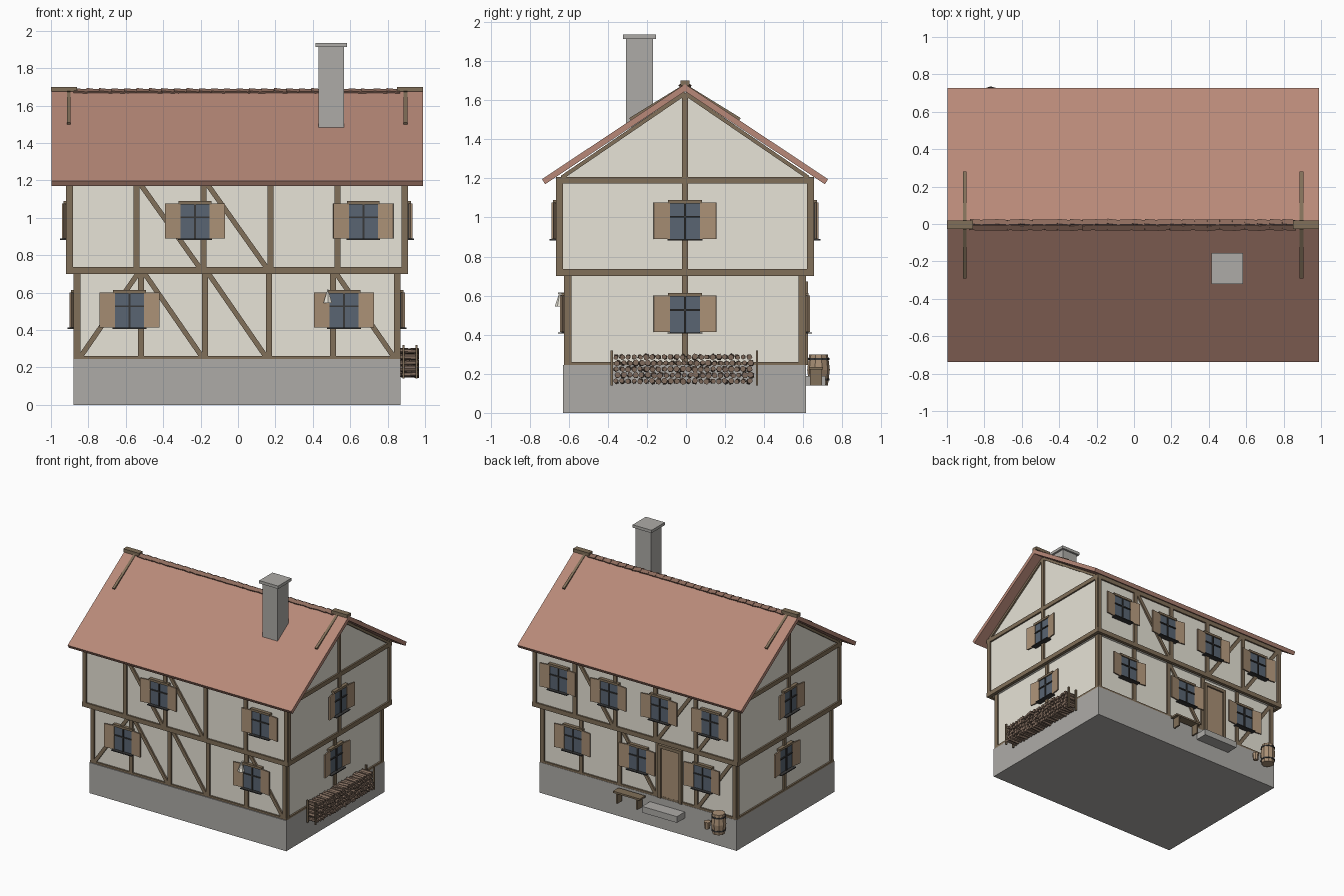
import bpy, bmesh, math, random
from mathutils import Matrix, Vector

if "Cube" in bpy.data.objects:
    bpy.data.objects.remove(bpy.data.objects["Cube"])

random.seed(4)
OX, OY = -0.005, -0.005


def material(name, rgb):
    m = bpy.data.materials.new(name)
    m.diffuse_color = (*rgb, 1)
    m.use_nodes = True
    m.node_tree.nodes["Principled BSDF"].inputs["Base Color"].default_value = m.diffuse_color
    return m


PLASTER = material("plaster", (0.80, 0.77, 0.68))
TIMBER = material("timber", (0.22, 0.16, 0.10))
SHUTTER = material("shutter_wood", (0.40, 0.28, 0.18))
GLASS = material("glass", (0.10, 0.13, 0.17))
IRON = material("dark_iron", (0.04, 0.04, 0.04))
ROOF = material("roof_tile", (0.48, 0.25, 0.19))
RIDGE = material("ridge_tile", (0.27, 0.15, 0.11))
STONE = material("stone", (0.42, 0.41, 0.39))
LOG = material("log", (0.22, 0.15, 0.11))


def finish(bm, name, mat):
    bmesh.ops.recalc_face_normals(bm, faces=bm.faces)
    me = bpy.data.meshes.new(name)
    bm.to_mesh(me)
    bm.free()
    me.materials.append(mat)
    ob = bpy.data.objects.new(name, me)
    bpy.context.collection.objects.link(ob)
    return ob


def box(bm, c, s, M=Matrix(), rot=Matrix()):
    T = M @ Matrix.Translation(c) @ rot @ Matrix.Diagonal((*s, 1))
    bmesh.ops.create_cube(bm, size=1, matrix=T)


def cyl(bm, c, r1, r2, h, n, rot=Matrix()):
    bmesh.ops.create_cone(bm, cap_ends=True, segments=n, radius1=r1, radius2=r2, depth=h,
                          matrix=Matrix.Translation(c) @ rot)


def span(bm, name, lo, hi):
    box(bm, [(a + b) / 2 for a, b in zip(lo, hi)], [b - a for a, b in zip(lo, hi)])


def block(name, lo, hi, mat):
    bm = bmesh.new()
    span(bm, name, lo, hi)
    return finish(bm, name, mat)


def prism(name, profile, x0, x1, mat):
    # extrude a (y, z) profile along x
    bm = bmesh.new()
    f = bm.faces.new([bm.verts.new((x0, y + OY, z)) for y, z in profile])
    r = bmesh.ops.extrude_face_region(bm, geom=[f])
    bmesh.ops.translate(bm, vec=(x1 - x0, 0, 0),
                        verts=[v for v in r["geom"] if isinstance(v, bmesh.types.BMVert)])
    return finish(bm, name, mat)


def wall(u, n, dist):
    # local frame of a wall: u along it, v up, n outward
    u, n = Vector(u), Vector(n)
    M = Matrix((u, Vector((0, 0, 1)), n)).transposed().to_4x4()
    return Matrix.Translation(n * dist + Vector((OX, OY, 0))) @ M


SIDES = {"front": ((1, 0, 0), (0, -1, 0)), "back": ((-1, 0, 0), (0, 1, 0)),
         "right": ((0, 1, 0), (1, 0, 0)), "left": ((0, -1, 0), (-1, 0, 0))}
FLOORS = {"lower": (0.862, 0.605, 0.25, 0.71), "upper": (0.902, 0.648, 0.72, 1.19)}

# masonry base and plastered walls with gables
block("plinth", (-0.88, -0.63, 0), (0.87, 0.615, 0.245), STONE)
block("lower_walls", (OX - 0.862, OY - 0.605, 0.245), (OX + 0.862, OY + 0.605, 0.72), PLASTER)
prism("upper_walls", [(-0.648, 0.71), (0.648, 0.71), (0.648, 1.2), (0, 1.64), (-0.648, 1.2)],
      OX - 0.902, OX + 0.902, PLASTER)


# timber frame
def strut(bm, M, a, b, w):
    a, b = Vector((*a, 0)), Vector((*b, 0))
    d = b - a
    box(bm, (a + b) / 2, (d.length, w, 0.026), M, Matrix.Rotation(math.atan2(d.y, d.x), 4, "Z"))


# bay numbers with a brace: (bay, rising)
BRACES = {("front", "lower"): [(0, 1), (1, 0), (2, 0), (4, 0)], ("front", "upper"): [(1, 0), (2, 0)],
          ("back", "lower"): [(2, 0), (4, 1)], ("back", "upper"): [(1, 0), (3, 1), (4, 1)]}
for side, (u, n) in SIDES.items():
    bm = bmesh.new()
    for floor, (hx, hy, z0, z1) in FLOORS.items():
        long = side in ("front", "back")
        half, dist = (hx, hy) if long else (hy, hx)
        M = wall(u, n, dist)
        bays = 5 if long else 2
        edge = half - 0.008
        us = [-edge + 2 * edge * i / bays for i in range(bays + 1)]
        for p in us:
            strut(bm, M, (p, z0), (p, z1), 0.032)
        for z, w in ((0.25, 0.02),) if floor == "lower" else ((0.718, 0.036), (1.19, 0.034)):
            strut(bm, M, (-half - 0.012, z), (half + 0.012, z), w)
        for i, up in BRACES.get((side, floor), []):
            za, zb = (z0, z1) if up else (z1, z0)
            strut(bm, M, (us[i] + 0.012, za), (us[i + 1] - 0.012, zb), 0.027)
    if not long:
        strut(bm, M, (0, 1.19), (0, 1.63), 0.03)
        for s in (-1, 1):
            strut(bm, M, (s * 0.63, 1.205), (0, 1.635), 0.02)
    finish(bm, side + "_timber_frame", TIMBER)

# windows with shutters
WINDOWS = {("front", "lower"): [-0.575, 0.572], ("front", "upper"): [-0.225, 0.675],
           ("back", "lower"): [-0.575, 0, 0.575], ("back", "upper"): [-0.675, -0.225, 0.225, 0.675],
           ("right", "lower"): [0], ("right", "upper"): [0],
           ("left", "lower"): [0], ("left", "upper"): [0]}
glass, bars, trim, shut = (bmesh.new() for _ in range(4))
for (side, floor), places in WINDOWS.items():
    hx, hy, _, _ = FLOORS[floor]
    M = wall(*SIDES[side], hy if side in ("front", "back") else hx)
    z = 0.507 if floor == "lower" else 0.983
    for p in places:
        box(glass, (p, z, 0.008), (0.155, 0.19, 0.02), M)
        box(bars, (p, z, 0.02), (0.01, 0.19, 0.012), M)
        box(bars, (p, z + 0.02, 0.02), (0.155, 0.009, 0.012), M)
        box(bars, (p, z - 0.098, 0.022), (0.18, 0.007, 0.045), M)
        box(trim, (p, z + 0.098, 0.012), (0.175, 0.018, 0.03), M)
        for s in (-1, 1):
            box(shut, (p + s * 0.119, z, 0.024), (0.083, 0.188, 0.01), M,
                Matrix.Rotation(-s * 0.14, 4, "Y"))
finish(glass, "window_panes", GLASS)
finish(bars, "window_bars_and_sills", IRON)
finish(trim, "window_lintels", TIMBER)
finish(shut, "shutters", SHUTTER)

# roof slopes, one folded slab
prism("roof", [(0, 1.682), (0.732, 1.196), (0.716, 1.170), (0, 1.645), (-0.716, 1.170), (-0.732, 1.196)],
      -0.998, 0.99, ROOF)

# ridge tiles, end boards and crossed roof poles
bm = bmesh.new()
count = 26
for i in range(count):
    x = -0.84 + 1.67 * i / (count - 1)
    for s in (-1, 1):
        rot = (Matrix.Rotation(-s * 0.5, 4, "X") @ Matrix.Rotation(random.uniform(0.02, 0.12), 4, "Y")
               @ Matrix.Rotation(random.uniform(-0.1, 0.1), 4, "Z"))
        box(bm, (x, OY + s * 0.013, 1.677), (0.075, 0.03, 0.012), rot=rot)
finish(bm, "ridge_tiles", RIDGE)
bm = bmesh.new()
for s in (-1, 1):
    x = OX + s * 0.925
    box(bm, (x, OY, 1.687), (0.14, 0.046, 0.026))
    for t in (-1, 1):
        a, b = Vector((OX + s * 0.9, OY - t * 0.02, 1.685)), Vector((OX + s * 0.9, OY + t * 0.28, 1.50))
        d = b - a
        box(bm, (a + b) / 2, (0.02, d.length, 0.02), rot=Matrix.Rotation(math.atan2(d.z, d.y), 4, "X"))
finish(bm, "ridge_boards_and_poles", TIMBER)

# chimney
bm = bmesh.new()
span(bm, "stack", (0.43, -0.306, 1.46), (0.566, -0.17, 1.915))
span(bm, "cap", (0.414, -0.322, 1.912), (0.582, -0.154, 1.935))
finish(bm, "chimney", STONE)

# back door, frame and stone step
block("door", (-0.37, 0.55, 0.25), (-0.21, 0.612, 0.65), SHUTTER)
bm = bmesh.new()
for x in (-0.382, -0.198):
    box(bm, (x, 0.605, 0.455), (0.025, 0.04, 0.42))
box(bm, (-0.29, 0.605, 0.66), (0.21, 0.04, 0.025))
finish(bm, "door_frame", TIMBER)
block("door_step", (-0.42, 0.60, 0.14), (-0.11, 0.715, 0.19), STONE)

# bench
bm = bmesh.new()
box(bm, (0.04, 0.665, 0.228), (0.24, 0.07, 0.014))
for x in (-0.05, 0.13):
    box(bm, (x, 0.665, 0.182), (0.014, 0.06, 0.084))
finish(bm, "bench", TIMBER)

# barrel with bulging staves, hoops, and a bucket
bm = bmesh.new()
for z, a, b in ((0.18, 0.048, 0.058), (0.26, 0.058, 0.048)):
    cyl(bm, (-0.765, 0.678, z), a, b, 0.08, 10)
cyl(bm, (-0.655, 0.665, 0.168), 0.02, 0.026, 0.056, 8)
finish(bm, "barrel_and_bucket", SHUTTER)
bm = bmesh.new()
for z in (0.17, 0.275):
    cyl(bm, (-0.765, 0.678, z), 0.056, 0.056, 0.01, 10)
finish(bm, "barrel_hoops", IRON)

# firewood stack with end stakes
bm = bmesh.new()
for row in range(5):
    for i in range(23):
        y = -0.358 + 0.031 * i + 0.008 * (row % 2)
        rot = (Matrix.Rotation(random.uniform(-0.07, 0.07), 4, "Z")
               @ Matrix.Rotation(math.pi / 2 + random.uniform(-0.06, 0.06), 4, "Y")
               @ Matrix.Rotation(random.random() * 6, 4, "Z"))
        r = random.uniform(0.012, 0.0165)
        cyl(bm, (0.917 + random.uniform(-0.006, 0.006), y, 0.162 + 0.031 * row), r, r, 0.09, 6, rot)
finish(bm, "firewood", LOG)
bm = bmesh.new()
for y in (-0.38, 0.363):
    for x in (0.885, 0.955):
        box(bm, (x, y, 0.23), (0.012, 0.012, 0.18))
finish(bm, "firewood_stakes", TIMBER)

# hanging bell lamp by the front window
bm = bmesh.new()
cyl(bm, (0.48, -0.645, 0.575), 0.026, 0.006, 0.06, 6)
box(bm, (0.48, -0.635, 0.612), (0.008, 0.04, 0.008))
finish(bm, "wall_lamp", PLASTER)
